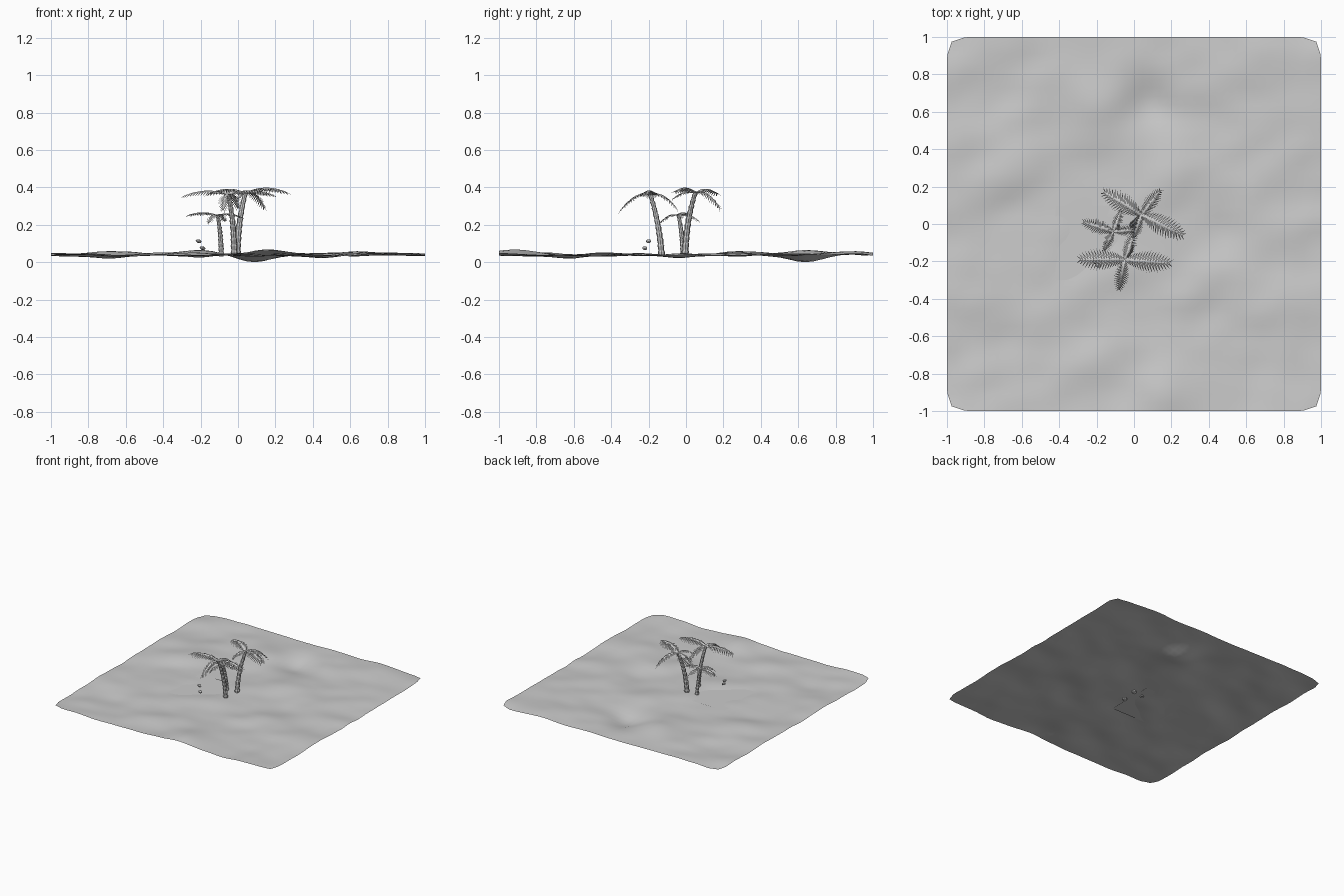
import bpy, bmesh, math
from mathutils import Vector, Matrix, noise

default_cube = bpy.data.objects.get("Cube")
if default_cube:
    bpy.data.objects.remove(default_cube, do_unlink=True)

# One plain grey for everything
grey = bpy.data.materials.new("plain_grey")
grey.use_nodes = True
grey.diffuse_color = (0.6, 0.6, 0.6, 1)
grey.node_tree.nodes["Principled BSDF"].inputs["Base Color"].default_value = (0.6, 0.6, 0.6, 1)


def finish(bm, name, smooth=False):
    mesh = bpy.data.meshes.new(name)
    bm.to_mesh(mesh)
    bm.free()
    mesh.materials.append(grey)
    for p in mesh.polygons:
        p.use_smooth = smooth
    obj = bpy.data.objects.new(name, mesh)
    bpy.context.collection.objects.link(obj)
    return obj


def bezier(a, b, c, t):
    return a * (1 - t) ** 2 + b * 2 * t * (1 - t) + c * t * t


# Dunes: rolling single sheet, with hills and hollows as (x, y, height, radius)
HILLS = [(0.18, -0.9, 0.03, 0.15), (0.08, 0.63, -0.045, 0.13), (-0.2, 0.63, 0.02, 0.14),
         (-0.65, -0.65, -0.022, 0.15), (0.45, -0.02, -0.02, 0.13), (0.65, 0.9, 0.02, 0.17),
         (-0.63, 0.3, 0.015, 0.15), (-0.33, -0.2, -0.014, 0.1), (-0.2, -0.06, -0.014, 0.1)]


def ground(x, y):
    swell = noise.noise(Vector((x * 2.6, y * 4.2 - x, 3.7)))
    swell += 0.4 * noise.noise(Vector((x * 6, y * 7, 8.1)))
    z = 0.053 + 0.016 * swell
    for hx, hy, h, r in HILLS:
        z += h * math.exp(-((x - hx) ** 2 + (y - hy) ** 2) / (r * r))
    return min(max(z, 0.0), 0.092)


bm = bmesh.new()
bmesh.ops.create_grid(bm, x_segments=44, y_segments=44, size=1)
for v in bm.verts:
    x, y = v.co.x, v.co.y
    cut = 2.5 * max(0, abs(x) - 0.9) * max(0, abs(y) - 0.9)
    v.co = (x - math.copysign(cut, x), y - math.copysign(cut, y), ground(x, y))
low = min(v.co.z for v in bm.verts)
for v in bm.verts:
    v.co.z -= low
finish(bm, "sand_dunes", True)

# Pool: flat sheet showing only where the sand dips below it
bm = bmesh.new()
bmesh.ops.create_grid(bm, x_segments=1, y_segments=1, size=0.5)
for v in bm.verts:
    v.co = (-0.23 + v.co.x * 0.38, -0.1 + v.co.y * 0.4, 0.05 - low)
finish(bm, "pool_water")


def trunk(name, base, bend, top, radius):
    """Bent tapering stem with flared ring segments."""
    bm = bmesh.new()
    sides, rings = 8, 11
    previous = None
    for i in range(rings):
        t = i / (rings - 1)
        centre = bezier(base, bend, top, t)
        for flare in (0.9, 1.12):
            r = radius * (1 - 0.35 * t) * flare
            loop = []
            for k in range(sides):
                a = math.tau * k / sides
                loop.append(bm.verts.new(centre + Vector((r * math.cos(a), r * math.sin(a), 0))))
            if previous:
                for k in range(sides):
                    n = (k + 1) % sides
                    bm.faces.new((previous[k], previous[n], loop[n], loop[k]))
            previous = loop
            centre = centre + (bezier(base, bend, top, min(t + 0.07, 1)) - centre)
    bm.faces.new(previous)
    finish(bm, name)


def frond(bm, root, tip, leaflets=17):
    """Arching rib with drooping pointed leaflets on both sides."""
    flat = Vector((tip.x - root.x, tip.y - root.y, 0))
    length = flat.length
    side = Vector((-flat.y, flat.x, 0)).normalized()
    bend = root + flat * 0.45
    bend.z = max(root.z, tip.z) + 0.2 * length
    ribs = [bezier(root, bend, tip, i / leaflets) for i in range(leaflets + 1)]
    for i in range(leaflets):
        a, b = ribs[i], ribs[i + 1]
        t = (i + 0.5) / leaflets
        reach = length * 0.25 * math.sin(math.pi * (0.08 + 0.86 * t)) ** 0.8
        half_rib = side * 0.004 * (1 - 0.6 * t)
        bm.faces.new([bm.verts.new(p) for p in (a - half_rib, b - half_rib, b + half_rib, a + half_rib)])
        for s in (-1, 1):
            point = b + side * s * reach + (b - a) * 1.2 - Vector((0, 0, reach * 0.45))
            corners = [a + half_rib * s, b + half_rib * s, point]
            if s < 0:
                corners.reverse()
            face = bm.faces.new([bm.verts.new(p) for p in corners])
            face.normal_update()
            if face.normal.z < 0:
                face.normal_flip()


# Palms: base, bend and crown points, stem radius and frond tips
PALMS = {
    "front_palm": ((-0.02, -0.13, 0.03), (-0.02, -0.14, 0.2), (-0.05, -0.19, 0.36), 0.017,
                   [(-0.29, -0.19, 0.355), (0.19, -0.21, 0.36), (-0.08, -0.35, 0.28), (0.0, -0.05, 0.29)]),
    "back_palm": ((-0.005, -0.005, 0.03), (0.0, 0.0, 0.22), (0.04, 0.05, 0.37), 0.018,
                  [(-0.16, 0.17, 0.365), (0.14, 0.18, 0.29), (0.26, -0.06, 0.375), (0.0, -0.07, 0.34)]),
    "small_palm": ((-0.09, -0.015, 0.03), (-0.09, -0.02, 0.16), (-0.11, -0.04, 0.25), 0.014,
                   [(-0.27, 0.01, 0.25), (-0.16, -0.14, 0.21), (0.02, -0.03, 0.24), (-0.07, 0.07, 0.22)]),
}
for name, (base, bend, top, radius, tips) in PALMS.items():
    base, bend, top = Vector(base), Vector(bend), Vector(top)
    trunk(name + "_trunk", base, bend, top, radius)
    bm = bmesh.new()
    for tip in tips:
        frond(bm, top, Vector(tip))
    finish(bm, name + "_fronds")

# Small stones beside the palms
for name, place in (("upper_stone", (-0.21, -0.2, 0.112)), ("lower_stone", (-0.19, -0.22, 0.075))):
    bm = bmesh.new()
    size = Matrix.Translation(place) @ Matrix.Rotation(0.4, 4, "Y") @ Matrix.Diagonal((0.018, 0.015, 0.011, 1))
    bmesh.ops.create_icosphere(bm, subdivisions=1, radius=1, matrix=size)
    finish(bm, name)
